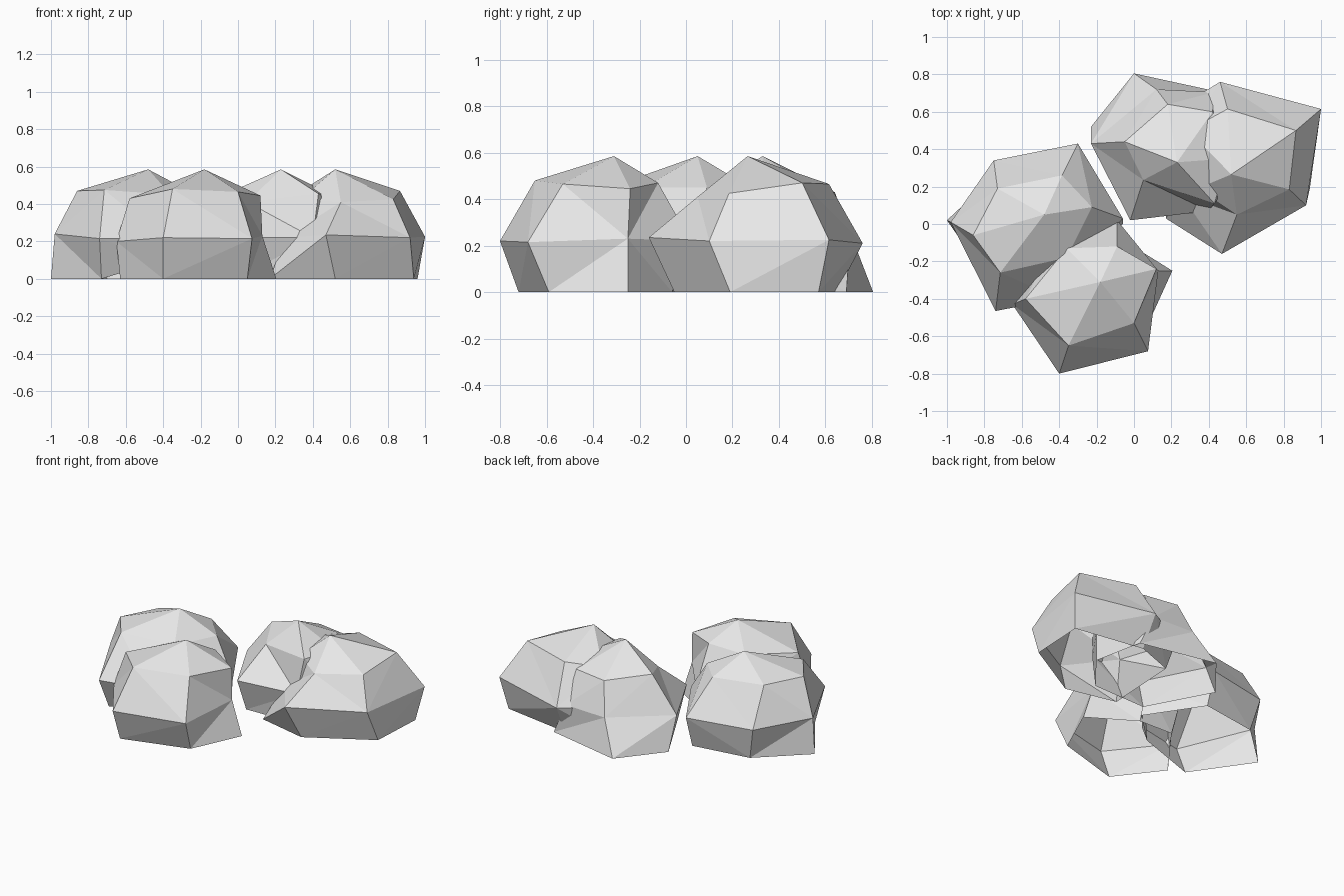
import bpy, bmesh

stone = bpy.data.materials.new("light_grey_stone")
stone.diffuse_color = (0.8, 0.8, 0.8, 1)


def rock(name, apex, base, mid, upper):
    """Faceted six-sided boulder, open underneath: foot, belly and shoulder rings plus a peak."""
    bm = bmesh.new()
    foot = [bm.verts.new((*p, 0)[:3]) for p in base]
    belly = [bm.verts.new((*p, 0.22)[:3]) for p in mid]
    top = [bm.verts.new(p) for p in upper]
    peak = bm.verts.new((*apex, 0.585))
    for i in range(6):
        j = (i + 1) % 6
        if i == 5:  # this side is creased from foot to belly
            bm.faces.new((foot[i], foot[j], belly[j]))
            bm.faces.new((foot[i], belly[j], belly[i]))
        else:
            bm.faces.new((foot[i], foot[j], belly[j], belly[i]))
        bm.faces.new((belly[i], belly[j], top[j], top[i]))
        bm.faces.new((top[i], top[j], peak))
    bmesh.ops.triangulate(bm, faces=[f for f in bm.faces if len(f.verts) > 3])
    me = bpy.data.meshes.new(name)
    bm.to_mesh(me)
    bm.free()
    me.materials.append(stone)
    bpy.context.collection.objects.link(bpy.data.objects.new(name, me))


# Rings run counter-clockwise seen from above
rock("rock_left", (-0.48, 0.05),
     [(-1, .02), (-.73, -.37), (-.4, -.35, .1), (-.06, 0), (-.3, .36), (-.7, .3)],
     [(-.98, .01, .24), (-.74, -.465, .215), (-.4, -.4), (-.06, .03), (-.3, .43), (-.75, .34)],
     [(-.86, -.06, .47), (-.715, -.26, .475), (-.36, -.18, .45),
      (-.225, .09, .45), (-.385, .26, .46), (-.73, .19, .47)])

rock("rock_front", (-0.18, -0.31),
     [(.205, -.25), (-.1, -.06), (-.35, -.05), (-.63, -.42), (-.4, -.72), (.05, -.59)],
     [(.13, -.25, .23), (-.09, .02), (-.38, 0), (-.65, -.43, .2), (-.4, -.8), (.075, -.68, .215)],
     [(.12, -.24, .445), (-.09, -.12, .47), (-.36, -.13, .46),
      (-.58, -.4, .43), (-.35, -.65, .48), (0, -.53, .465)])

rock("rock_back", (0.23, 0.33),
     [(-.23, .52), (0, .09), (.4, .1), (.6, .35), (.53, .69), (0, .805)],
     [(-.23, .43), (-.02, .02), (.4, .07), (.6, .35), (.43, .705), (.12, .72)],
     [(-.05, .44, .46), (.05, .235, .41), (.43, .11, .455),
      (.5, .35, .45), (.42, .6, .43), (.18, .64, .43)])

rock("rock_right", (0.52, 0.265),
     [(.52, -.05), (.94, .19), (.96, .57), (.47, .65), (.2, .55), (.17, .03)],
     [(.47, -.16, .235), (.92, .1), (1, .615, .225), (.46, .76, .21), (.12, .55), (.25, .16)],
     [(.55, .05, .41), (.83, .185, .425), (.866, .5, .47),
      (.5, .615, .465), (.29, .5, .44), (.34, .19, .43)])
